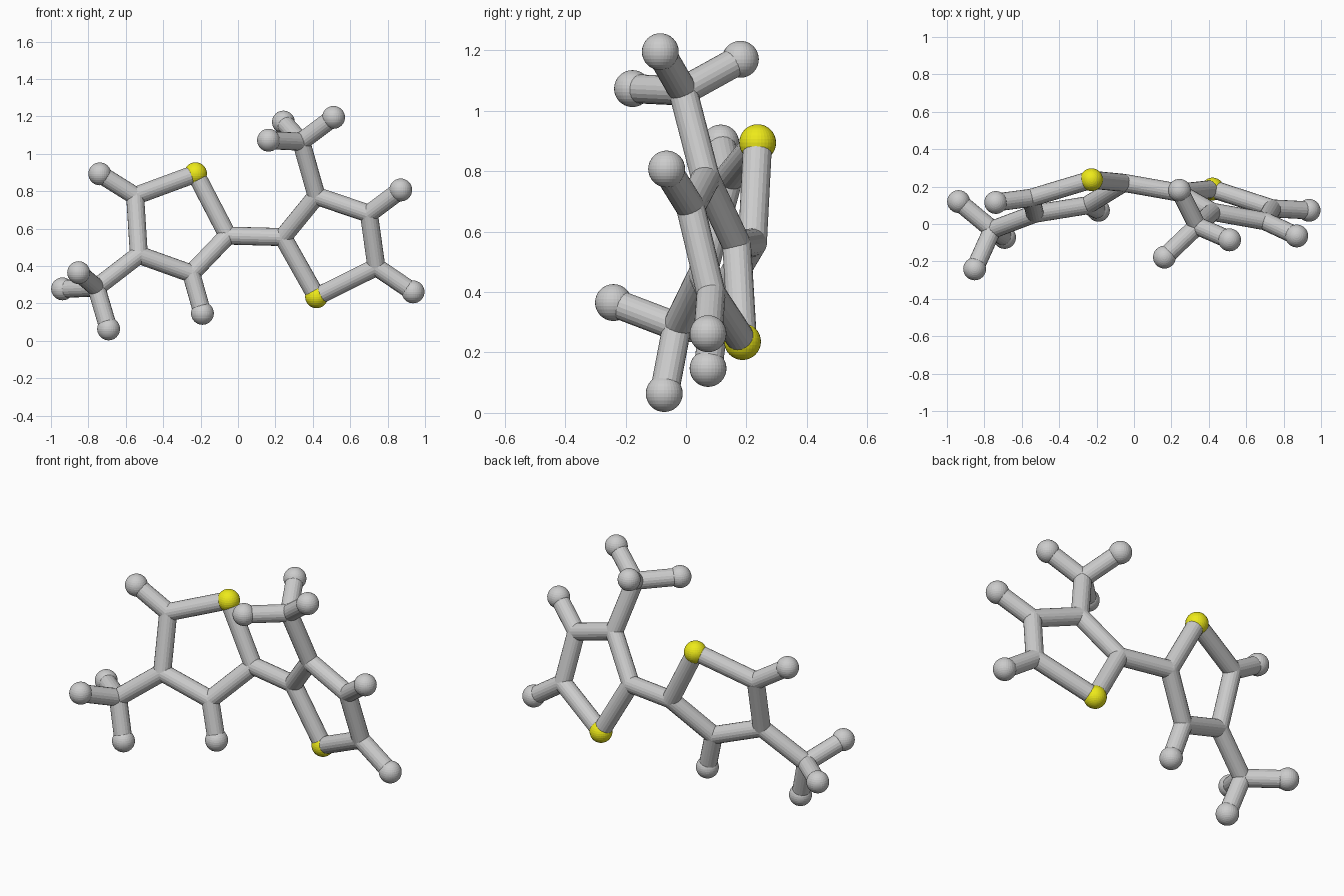
import bpy
from mathutils import Vector

if "Cube" in bpy.data.objects:
    bpy.data.objects.remove(bpy.data.objects["Cube"])

BOND_R, BALL_R = 0.048, 0.061

# Atom centres: ring joints, sulphur balls, methyl centres and end balls
ATOMS = {
    "s_left": (-0.227, 0.237, 0.894), "c2_left": (-0.055, 0.22, 0.563),
    "c3_left": (-0.25, 0.10, 0.36), "c4_left": (-0.53, 0.055, 0.46),
    "c5_left": (-0.55, 0.14, 0.775), "methyl_left": (-0.757, -0.03, 0.285),
    "h3_left": (-0.19, 0.073, 0.147), "h5_left": (-0.739, 0.115, 0.893),
    "hm1_left": (-0.938, 0.12, 0.278), "hm2_left": (-0.852, -0.24, 0.365),
    "hm3_left": (-0.692, -0.072, 0.064),
    "s_right": (0.42, 0.187, 0.236), "c2_right": (0.24, 0.168, 0.555),
    "c3_right": (0.42, 0.065, 0.775), "c4_right": (0.70, 0.015, 0.68),
    "c5_right": (0.74, 0.083, 0.395), "methyl_right": (0.338, -0.01, 1.065),
    "h4_right": (0.87, -0.064, 0.807), "h5_right": (0.936, 0.073, 0.262),
    "hm1_right": (0.163, -0.177, 1.073), "hm2_right": (0.243, 0.18, 1.17),
    "hm3_right": (0.511, -0.085, 1.195),
}

yellow = bpy.data.materials.new("yellow")
yellow.diffuse_color = (0.85, 0.82, 0.01, 1)
yellow.use_nodes = True
yellow.node_tree.nodes["Principled BSDF"].inputs["Base Color"].default_value = yellow.diffuse_color


def bond(a, b):
    p, q = Vector(ATOMS[a]), Vector(ATOMS[b])
    bpy.ops.mesh.primitive_cylinder_add(vertices=20, radius=BOND_R,
                                        depth=(q - p).length, location=(p + q) / 2)
    ob = bpy.context.object
    ob.rotation_euler = (q - p).to_track_quat('Z', 'Y').to_euler()
    ob.name = f"bond_{a}_{b}"


# Balls: large at the ends and sulphurs, bond-sized at the joints
for name, pos in ATOMS.items():
    big = name[0] in "sh"
    bpy.ops.mesh.primitive_uv_sphere_add(segments=32, ring_count=16, location=pos,
                                         radius=BALL_R if big else BOND_R)
    ob = bpy.context.object
    ob.name = ("ball_" if big else "joint_") + name
    if name[0] == "s":
        ob.data.materials.append(yellow)

# Five-sided rings and their methyl hydrogens
for side in ("left", "right"):
    ring = [f"{n}_{side}" for n in ("s", "c2", "c3", "c4", "c5")]
    for i in range(5):
        bond(ring[i], ring[(i + 1) % 5])
    for i in (1, 2, 3):
        bond(f"methyl_{side}", f"hm{i}_{side}")
    bond(f"c5_{side}", f"h5_{side}")

# Link between rings and the side branches that differ
for a, b in (("c2_left", "c2_right"), ("c3_left", "h3_left"), ("c4_left", "methyl_left"),
             ("c4_right", "h4_right"), ("c3_right", "methyl_right")):
    bond(a, b)
